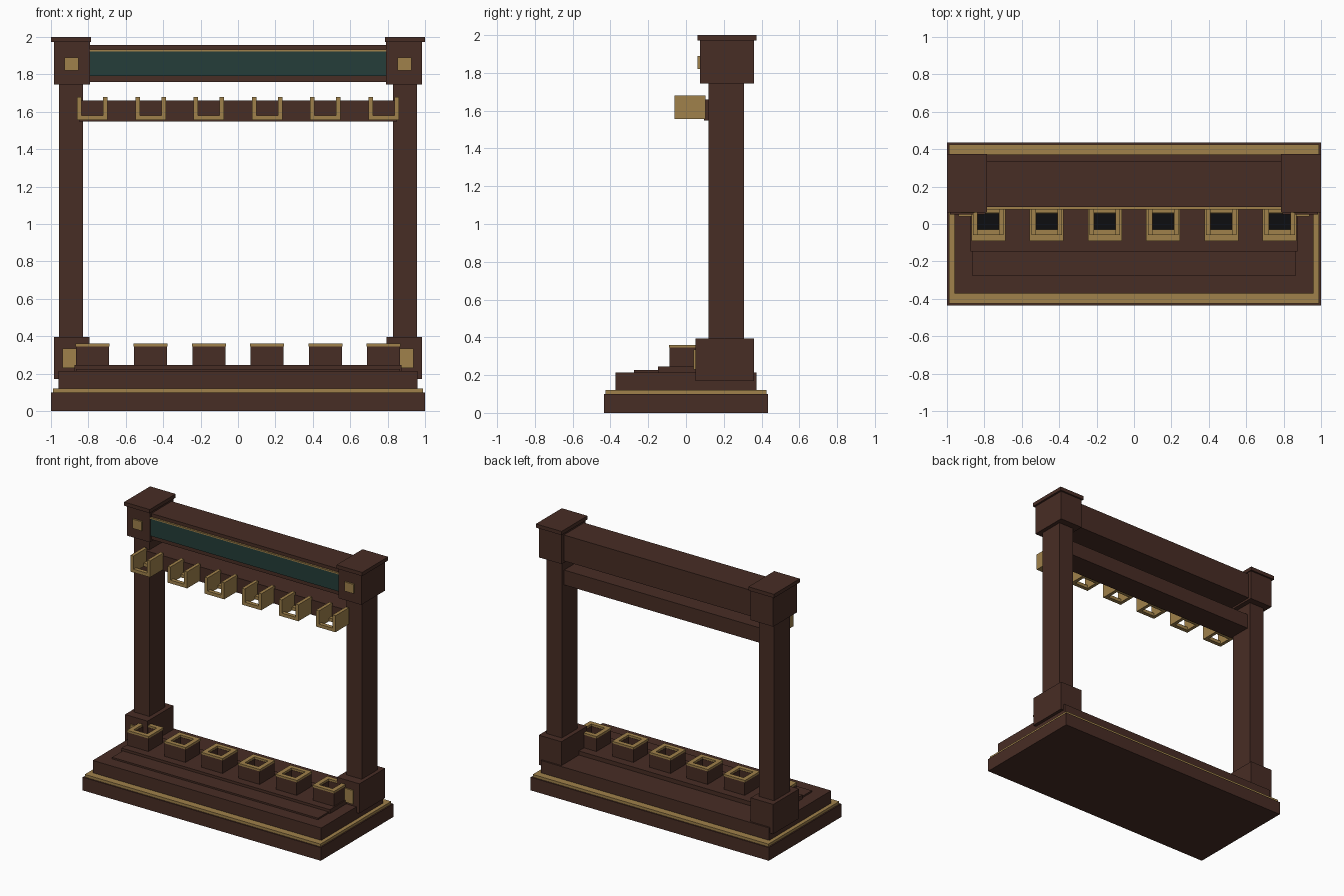
import bpy
import bmesh

if "Cube" in bpy.data.objects:
    bpy.data.objects.remove(bpy.data.objects["Cube"])


def material(name, rgb):
    m = bpy.data.materials.new(name)
    m.diffuse_color = (*rgb, 1)
    m.use_nodes = True
    m.node_tree.nodes["Principled BSDF"].inputs["Base Color"].default_value = m.diffuse_color
    return m


WOOD = material("dark_wood", (0.064, 0.026, 0.018))
GOLD = material("aged_gold", (0.35, 0.22, 0.07))
GREEN = material("deep_green", (0.018, 0.048, 0.041))
BLACK = material("black_lining", (0.004, 0.004, 0.005))


def boxes(name, mat, specs):
    """One object made of boxes given as (x0, x1, y0, y1, z0, z1)."""
    bm = bmesh.new()
    for x0, x1, y0, y1, z0, z1 in specs:
        verts = bmesh.ops.create_cube(bm, size=1)["verts"]
        for v in verts:
            v.co.x = x0 if v.co.x < 0 else x1
            v.co.y = y0 if v.co.y < 0 else y1
            v.co.z = z0 if v.co.z < 0 else z1
    mesh = bpy.data.meshes.new(name)
    bm.to_mesh(mesh)
    bm.free()
    mesh.materials.append(mat)
    obj = bpy.data.objects.new(name, mesh)
    bpy.context.collection.objects.link(obj)
    return obj


def frame(cx, hx, y0, y1, z0, z1, tx, tf, tb):
    """Four walls around a rectangular opening."""
    return [(cx - hx, cx - hx + tx, y0, y1, z0, z1),
            (cx + hx - tx, cx + hx, y0, y1, z0, z1),
            (cx - hx + tx, cx + hx - tx, y0, y0 + tf, z0, z1),
            (cx - hx + tx, cx + hx - tx, y1 - tb, y1, z0, z1)]


# Stepped base
boxes("base_plinth", WOOD, [(-1, 1, -0.435, 0.435, 0, 0.1)])
boxes("base_trim", GOLD, [(-0.99, 0.99, -0.425, 0.425, 0.1, 0.12)])
boxes("base_deck", WOOD, [(-0.96, 0.96, -0.372, 0.372, 0.12, 0.214)])
boxes("lower_step", WOOD, [(-0.865, 0.865, -0.275, 0.15, 0.214, 0.226)])
boxes("upper_step", WOOD, [(-0.875, 0.875, -0.148, 0.15, 0.214, 0.245)])

# Posts with foot blocks, head blocks, cap plates and gold studs
for side, s in (("left", -1), ("right", 1)):
    def mirrored(x0, x1, *rest):
        return (min(s * x0, s * x1), max(s * x0, s * x1), *rest)
    boxes(side + "_post", WOOD, [mirrored(0.828, 0.956, 0.12, 0.308, 0.2, 1.8)])
    boxes(side + "_foot_block", WOOD, [mirrored(0.795, 0.985, 0.05, 0.36, 0.17, 0.395)])
    boxes(side + "_head_block", WOOD, [mirrored(0.792, 0.985, 0.073, 0.36, 1.745, 1.972)])
    boxes(side + "_cap_plate", WOOD, [mirrored(0.785, 1.0, 0.062, 0.373, 1.972, 2.0)])
    boxes(side + "_head_stud", GOLD, [mirrored(0.852, 0.928, 0.06, 0.073, 1.82, 1.89)])
    boxes(side + "_foot_stud", GOLD, [mirrored(0.84, 0.937, 0.04, 0.05, 0.23, 0.335)])

# Top beam with inlaid panel and gold line, and the rail under it
boxes("top_beam", WOOD, [(-0.8, 0.8, 0.092, 0.335, 1.76, 1.957)])
boxes("beam_panel", GREEN, [(-0.792, 0.792, 0.083, 0.092, 1.79, 1.922)])
boxes("beam_gold_line", GOLD, [(-0.792, 0.792, 0.078, 0.092, 1.922, 1.932)])
boxes("hook_rail", WOOD, [(-0.85, 0.85, 0.095, 0.28, 1.547, 1.66)])

# Six hooks, each above a gold-rimmed socket
for i in range(6):
    cx = (i - 2.5) * 0.3115
    n = str(i + 1)
    boxes("hook_" + n, GOLD,
          [(cx - 0.082, cx - 0.057, -0.06, 0.102, 1.555, 1.68),
           (cx + 0.057, cx + 0.082, -0.06, 0.102, 1.555, 1.68),
           (cx - 0.057, cx + 0.057, -0.06, -0.03, 1.555, 1.58),
           (cx - 0.057, cx + 0.057, 0.062, 0.102, 1.555, 1.58)])
    boxes("socket_" + n, WOOD,
          frame(cx, 0.088, -0.088, 0.088, 0.24, 0.345, 0.033, 0.033, 0.033))
    boxes("socket_rim_" + n, GOLD,
          frame(cx, 0.091, -0.091, 0.091, 0.345, 0.36, 0.034, 0.034, 0.034))
    boxes("socket_lining_" + n, BLACK,
          [(cx - 0.056, cx + 0.056, -0.056, 0.056, 0.243, 0.252)])
